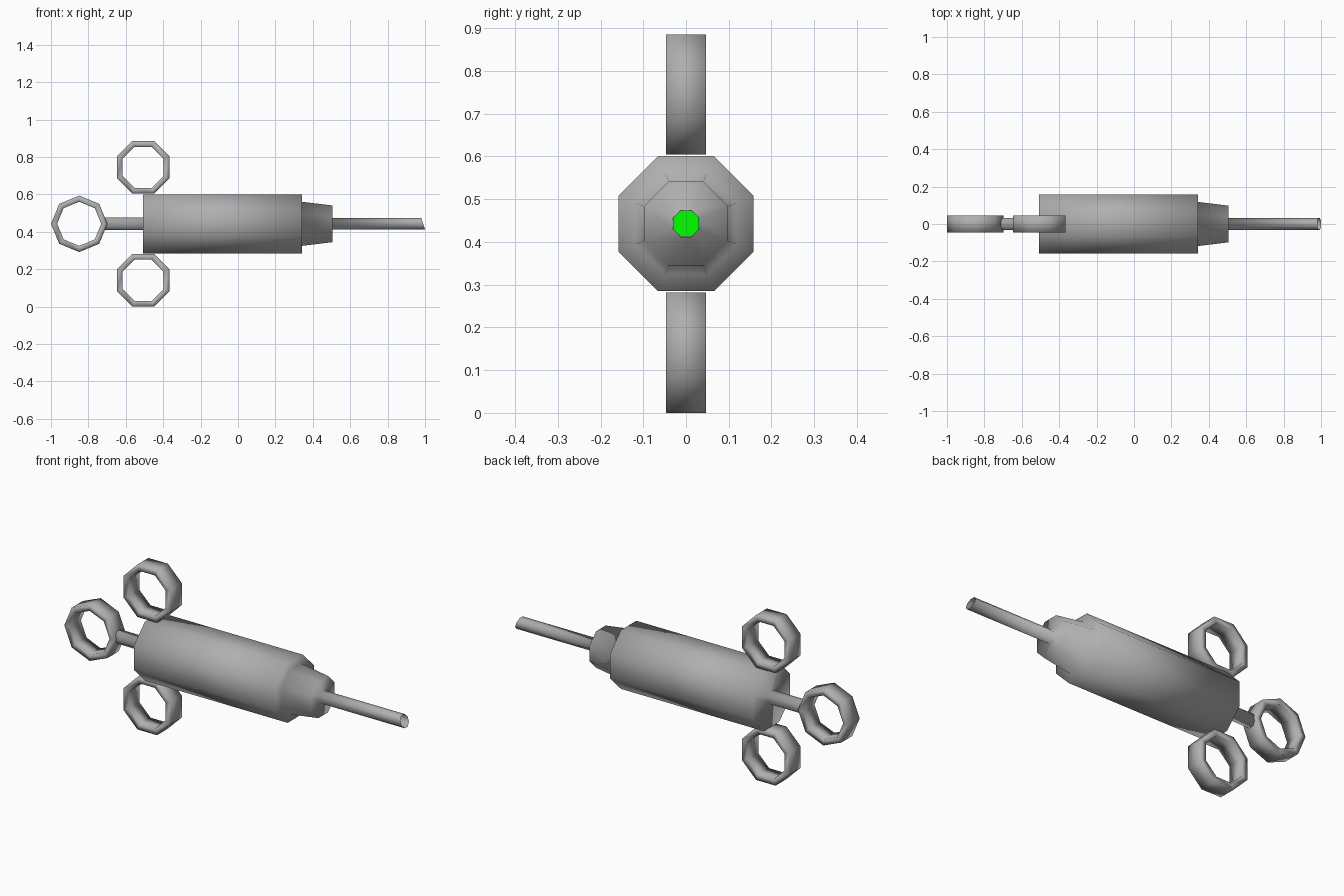
import bpy, bmesh, math

if "Cube" in bpy.data.objects:
    bpy.data.objects.remove(bpy.data.objects["Cube"])

ZC = 0.443          # height of the long axis
SIDES = 8
COS = math.cos(math.pi / SIDES)


def material(name, rgb):
    m = bpy.data.materials.new(name)
    m.diffuse_color = (*rgb, 1)
    m.use_nodes = True
    m.node_tree.nodes["Principled BSDF"].inputs["Base Color"].default_value = m.diffuse_color
    return m


STEEL = material("dark_steel", (0.43, 0.43, 0.43))
GREEN = material("green_fluid", (0.0, 1.0, 0.0))


def finish(name, bm, mat, fix=True):
    if fix:
        bmesh.ops.recalc_face_normals(bm, faces=bm.faces)
    for f in bm.faces:
        f.smooth = True
    me = bpy.data.meshes.new(name)
    bm.to_mesh(me)
    bm.free()
    me.materials.append(mat)
    ob = bpy.data.objects.new(name, me)
    bpy.context.collection.objects.link(ob)
    return ob


def loop(bm, x, apothem, slant=0.0):
    """Octagon around the x axis, flat side up, optionally slanted."""
    r = apothem / COS
    out = []
    for k in range(SIDES):
        a = (k + 0.5) * math.tau / SIDES
        y, z = r * math.cos(a), r * math.sin(a)
        out.append(bm.verts.new((x - slant * z / apothem, y, ZC + z)))
    return out


def bridge(bm, a, b):
    for k in range(SIDES):
        j = (k + 1) % SIDES
        bm.faces.new((a[k], a[j], b[j], b[k]))


def finger_ring(name, x, z, r_out, r_in, turn):
    """Octagonal band with a rectangular section, hole along y."""
    bm = bmesh.new()
    w = 0.0465
    loops = []
    for r, y in [(r_out, -w), (r_out, w), (r_in, w), (r_in, -w)]:
        loops.append([bm.verts.new((x + r * math.cos((k + turn) * math.tau / SIDES), y,
                                    z + r * math.sin((k + turn) * math.tau / SIDES)))
                      for k in range(SIDES)])
    for i in range(4):
        bridge(bm, loops[i], loops[(i + 1) % 4])
    return finish(name, bm, STEEL)


# Plunger rod, barrel, tapered nozzle and hollow slanted needle in one profile
bm = bmesh.new()
profile = [(-0.71, 0.033, 0), (-0.508, 0.033, 0), (-0.508, 0.158, 0), (0.341, 0.158, 0),
           (0.341, 0.118, 0), (0.506, 0.098, 0), (0.506, 0.031, 0), (0.99, 0.031, 0.01)]
loops = [loop(bm, *p) for p in profile]
for a, b in zip(loops, loops[1:]):
    bridge(bm, a, b)
bm.faces.new(loops[0])
finish("barrel_and_needle", bm, STEEL)

# Green fluid visible down the needle
bm = bmesh.new()
bm.faces.new(loop(bm, 0.51, 0.0308))
finish("fluid", bm, GREEN, fix=False)

# Thumb ring on the plunger
finger_ring("thumb_ring", -0.849, ZC, 0.151, 0.118, 0)

# Finger rings above and below the barrel
for name, s in (("upper_finger_ring", 1), ("lower_finger_ring", -1)):
    finger_ring(name, -0.507, ZC + s * 0.302, 0.1525, 0.119, 0.5)
